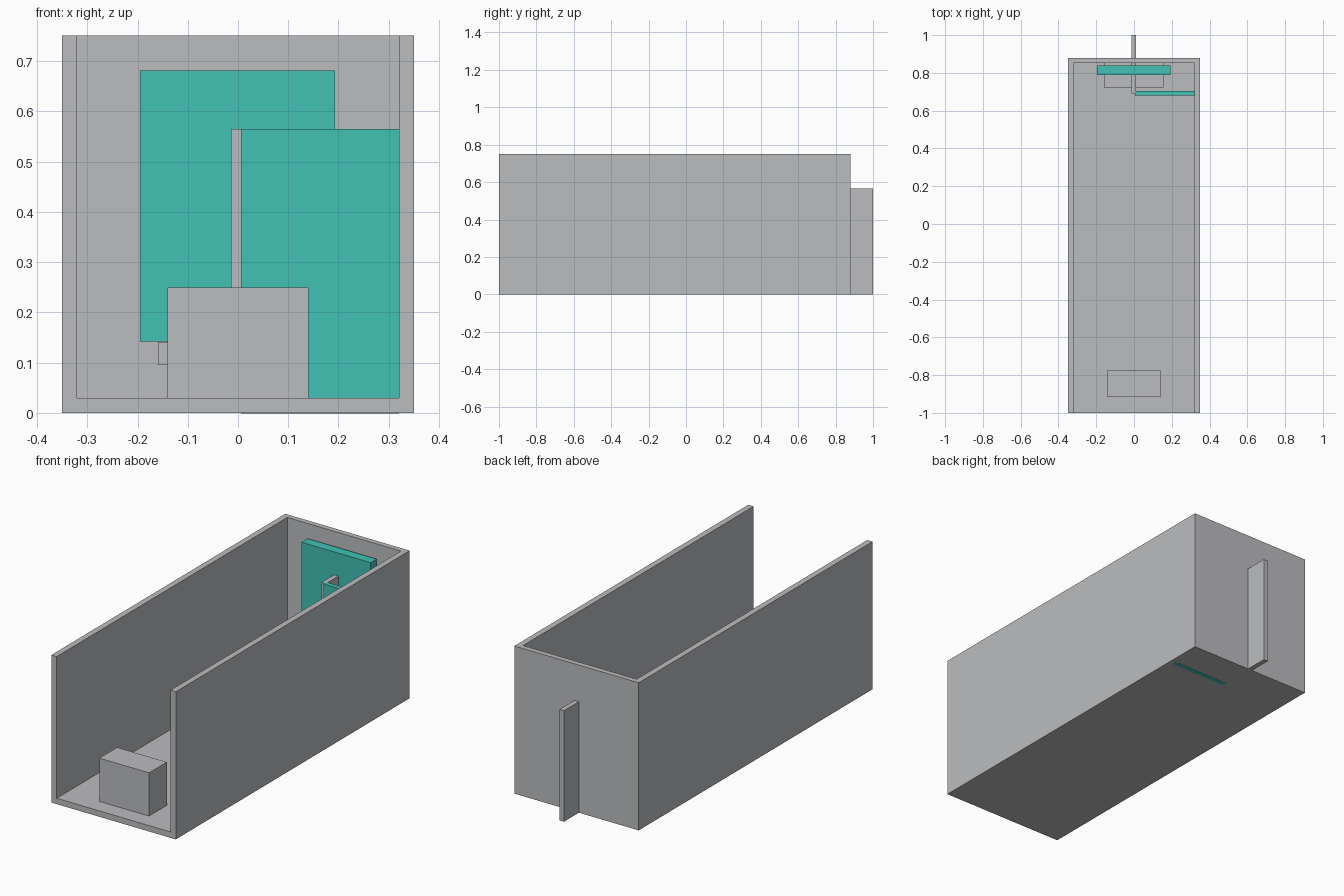
import bpy
import bmesh

if "Cube" in bpy.data.objects:
    bpy.data.objects.remove(bpy.data.objects["Cube"])


def material(name, rgb):
    m = bpy.data.materials.new(name)
    m.diffuse_color = (*rgb, 1.0)
    m.use_nodes = True
    m.node_tree.nodes["Principled BSDF"].inputs["Base Color"].default_value = m.diffuse_color
    return m


GREY = material("light_grey", (0.50, 0.505, 0.52))
TEAL = material("teal", (0.053, 0.533, 0.451))


def box(name, x, y, z, mat):
    """Box from (min, max) ranges on each axis."""
    bm = bmesh.new()
    bmesh.ops.create_cube(bm, size=1.0)
    for v in bm.verts:
        v.co = [r[0] if c < 0 else r[1] for c, r in zip(v.co, (x, y, z))]
    me = bpy.data.meshes.new(name)
    bm.to_mesh(me)
    bm.free()
    me.materials.append(mat)
    ob = bpy.data.objects.new(name, me)
    bpy.context.collection.objects.link(ob)
    return ob


# Channel: floor, two side walls and back wall, open at the top and front
shell = box("open_channel", (-0.35, 0.35), (-1.0, 0.88), (0.0, 0.751), GREY)
cutter = box("channel_cutter", (-0.32, 0.32), (-1.2, 0.853), (0.03, 1.0), GREY)
cut = shell.modifiers.new("hollow", 'BOOLEAN')
cut.operation = 'DIFFERENCE'
cut.solver = 'EXACT'
cut.object = cutter
bpy.context.view_layer.objects.active = shell
bpy.ops.object.modifier_apply(modifier=cut.name)
bpy.data.objects.remove(cutter)

# Block near the open front
box("front_block", (-0.14, 0.14), (-0.915, -0.772), (0.03, 0.25), GREY)

# Upright fin running through the back wall
box("divider_fin", (-0.0135, 0.0115), (0.69, 1.0), (0.0, 0.565), GREY)

# Teal half-width panel beside the fin, passing through the floor
box("side_panel", (0.006, 0.32), (0.68, 0.705), (-0.0008, 0.5655), TEAL)

# Teal panel on the back wall with a shelf under it
box("back_panel", (-0.195, 0.193), (0.79, 0.839), (0.142, 0.682), TEAL)
box("shelf", (-0.159, 0.155), (0.722, 0.853), (0.0955, 0.1415), GREY)
